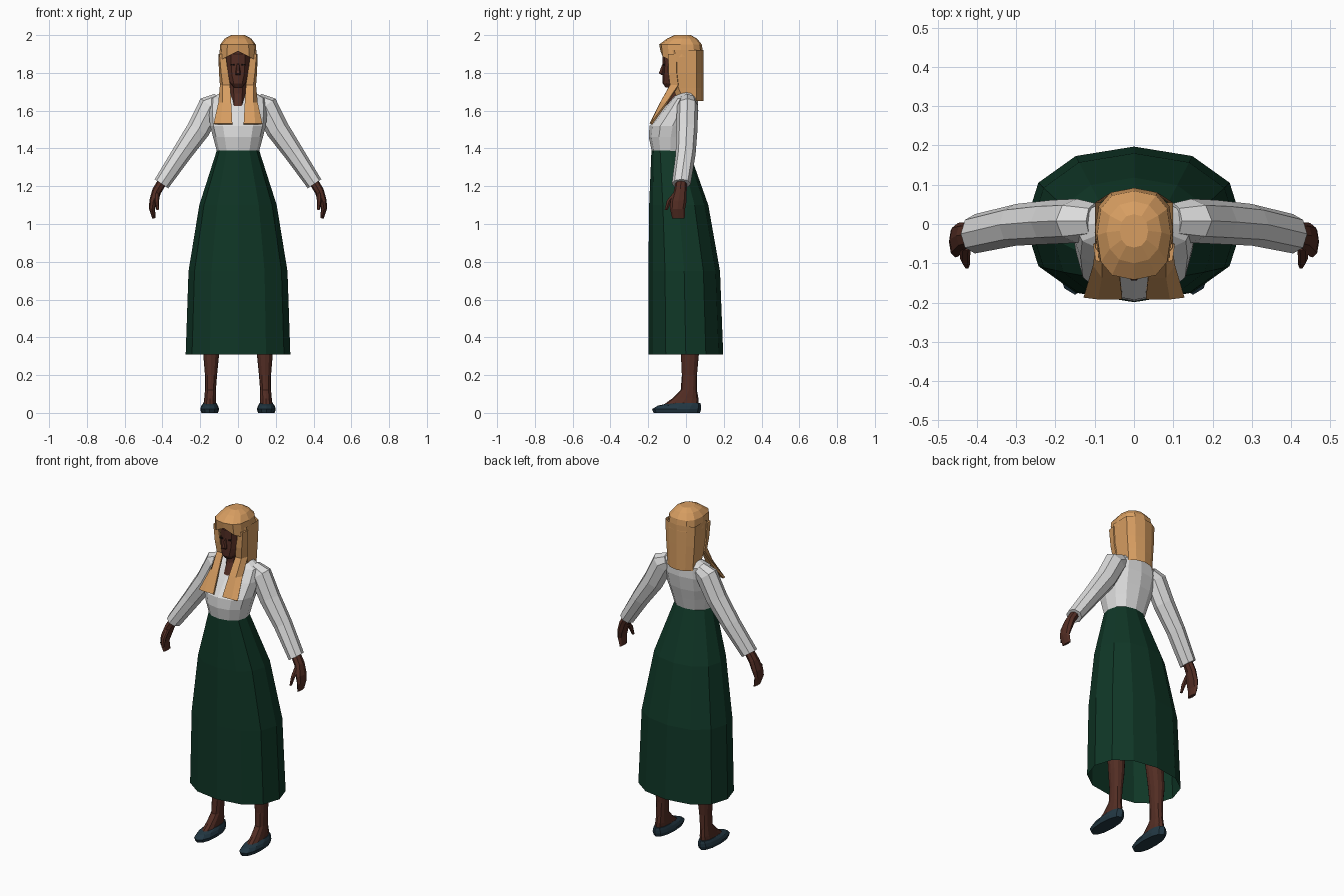
import bpy, bmesh, math
from mathutils import Vector

if "Cube" in bpy.data.objects:
    bpy.data.objects.remove(bpy.data.objects["Cube"])


def material(name, rgb):
    m = bpy.data.materials.new(name)
    m.diffuse_color = (*rgb, 1)
    m.use_nodes = True
    m.node_tree.nodes["Principled BSDF"].inputs["Base Color"].default_value = m.diffuse_color
    return m


SKIN = material("dark brown skin", (0.085, 0.026, 0.017))
WHITE = material("white cloth", (0.72, 0.72, 0.72))
GREEN = material("dark green cloth", (0.005, 0.038, 0.02))
HAIR = material("golden hair", (0.68, 0.34, 0.12))
SHOE = material("dark blue leather", (0.016, 0.038, 0.055))
BLACK = material("black", (0.01, 0.006, 0.005))


def ring(z, hw, yf, yb, cx=0, n=12, p=0.9):
    """Horizontal rounded outline from front yf to back yb."""
    pts = []
    for i in range(n):
        t = 2 * math.pi * i / n
        c, s = math.cos(t), math.sin(t)
        x = math.copysign(abs(c) ** p, c) * hw
        y = math.copysign(abs(s) ** p, s) * (yb - yf) / 2
        pts.append(Vector((cx + x, (yf + yb) / 2 + y, z)))
    return pts


def tube(stations, n=8):
    """Rings across a path: (centre, radius sideways, radius in y)."""
    cs = [Vector(s[0]) for s in stations]
    out = []
    for i, (_, r, ry) in enumerate(stations):
        d = cs[min(i + 1, len(cs) - 1)] - cs[max(i - 1, 0)]
        side = Vector((d.z, 0, -d.x)).normalized()
        a = [2 * math.pi * k / n for k in range(n)]
        out.append([cs[i] + side * r * math.cos(t) + Vector((0, ry * math.sin(t), 0)) for t in a])
    return out


def loft(name, rings, mat, closed=True, caps=(True, True), mirror=False, thick=0):
    bm = bmesh.new()
    rows = [[bm.verts.new(p) for p in r] for r in rings]
    n = len(rows[0])
    for a, b in zip(rows, rows[1:]):
        for i in range(n if closed else n - 1):
            j = (i + 1) % n
            bm.faces.new((a[i], a[j], b[j], b[i]))
    if closed and caps[0]:
        bm.faces.new(rows[0])
    if closed and caps[1]:
        bm.faces.new(rows[-1])
    bmesh.ops.recalc_face_normals(bm, faces=bm.faces)
    me = bpy.data.meshes.new(name)
    bm.to_mesh(me)
    bm.free()
    me.materials.append(mat)
    ob = bpy.data.objects.new(name, me)
    bpy.context.collection.objects.link(ob)
    if thick:
        m = ob.modifiers.new("thickness", 'SOLIDIFY')
        m.thickness = thick
        m.offset = 0
    if mirror:
        ob.modifiers.new("mirror", 'MIRROR')
    return ob


# Long open skirt
loft("skirt", [ring(1.39, .112, -.183, .015), ring(1.1, .205, -.195, .118),
               ring(.75, .262, -.199, .18), ring(.31, .277, -.199, .197)],
     GREEN, caps=(False, False))

# Blouse body and sleeves
loft("blouse", [ring(1.37, .108, -.178, .01), ring(1.46, .132, -.197, .035),
                ring(1.52, .148, -.193, .052), ring(1.60, .155, -.128, .065),
                ring(1.665, .15, -.075, .062), ring(1.695, .09, -.045, .05)], WHITE)
loft("sleeves", tube([((.10, .008, 1.65), .045, .045), ((.145, .008, 1.625), .066, .056),
                      ((.21, .005, 1.5), .062, .056), ((.30, -.002, 1.37), .052, .053),
                      ((.405, -.025, 1.213), .043, .05)]), WHITE, mirror=True)

# Hands with curled fingers and a thumb
loft("hands", tube([((.40, -.025, 1.225), .025, .03), ((.43, -.03, 1.175), .025, .034),
                    ((.448, -.04, 1.12), .022, .043), ((.455, -.045, 1.08), .016, .04),
                    ((.445, -.04, 1.03), .009, .033)]), SKIN, mirror=True)
loft("thumbs", tube([((.43, -.055, 1.165), .014, .014), ((.43, -.088, 1.125), .013, .015),
                     ((.425, -.105, 1.075), .007, .009)], 6), SKIN, mirror=True)

# Legs, feet and flat shoes
loft("legs", [ring(.035, .034, -.13, .068, .15), ring(.075, .031, -.075, .066, .148),
              ring(.12, .029, -.028, .058, .146), ring(.2, .032, -.022, .058, .143),
              ring(.31, .042, -.027, .068, .142), ring(.5, .05, -.045, .06, .135),
              ring(.85, .07, -.09, .06, .11)], SKIN, mirror=True)
loft("shoes", [ring(0, .044, -.172, .074, .15), ring(.02, .05, -.18, .08, .15),
               ring(.038, .044, -.15, .08, .15), ring(.052, .035, -.09, .076, .149)],
     SHOE, mirror=True)

# Neck, head and nose
loft("neck", [ring(1.625, .04, -.113, .03), ring(1.69, .042, -.08, .03),
              ring(1.78, .042, -.075, .03)], SKIN)
loft("head", [ring(1.723, .022, -.108, -.06), ring(1.745, .042, -.124, -.03),
              ring(1.79, .06, -.125, .03), ring(1.84, .067, -.123, .06),
              ring(1.90, .068, -.125, .065), ring(1.95, .06, -.09, .05)], SKIN)
loft("nose", [ring(1.788, .012, -.13, -.11, n=6), ring(1.798, .014, -.146, -.11, n=6),
              ring(1.85, .006, -.125, -.11, n=6)], SKIN)
# Eye plates
loft("eyes", [ring(1.839, .011, -.121, -.112, .029, 6), ring(1.848, .011, -.121, -.112, .029, 6)],
     BLACK, mirror=True)

# Hair cap whose fringe drops toward the temples
cap = loft("hair_cap", [ring(1.905, .1, -.135, .092, p=.75), ring(1.95, .094, -.142, .084, p=.75),
                        ring(1.982, .07, -.10, .058), ring(2.0, .036, -.06, .025)],
           HAIR, caps=(False, True))
for v in cap.data.vertices:
    if v.co.z < 1.91:
        v.co.z += .01 - abs(v.co.x) * .5 if v.co.y < -.05 else -.02


# Long back hair, wrapped round the head and open at the front
def wrap(z, hw, yf):
    half = [(hw * .75, yf), (hw, yf + .03), (hw, .055), (hw * .6, .08)]
    return ([Vector((x, y, z)) for x, y in half] + [Vector((0, .092, z))]
            + [Vector((-x, y, z)) for x, y in reversed(half)])


loft("back_hair", [wrap(1.92, .099, -.09), wrap(1.8, .094, -.085), wrap(1.72, .088, -.07),
                   wrap(1.65, .084, -.04)], HAIR, closed=False)

# Front locks that lie on the chest
locks = []
for z, x0, x1, y, back in ((1.9, .066, .098, -.09, .04), (1.8, .052, .095, -.088, .04),
                           (1.735, .042, .09, -.08, .04), (1.64, .036, .1, -.132, .03),
                           (1.53, .03, .126, -.187, .004)):
    locks.append([Vector((x0, y, z)), Vector(((x0 + x1) / 2 + .012, y, z)), Vector((x1, y + back, z))])
loft("front_locks", locks, HAIR, closed=False, mirror=True, thick=.012)
